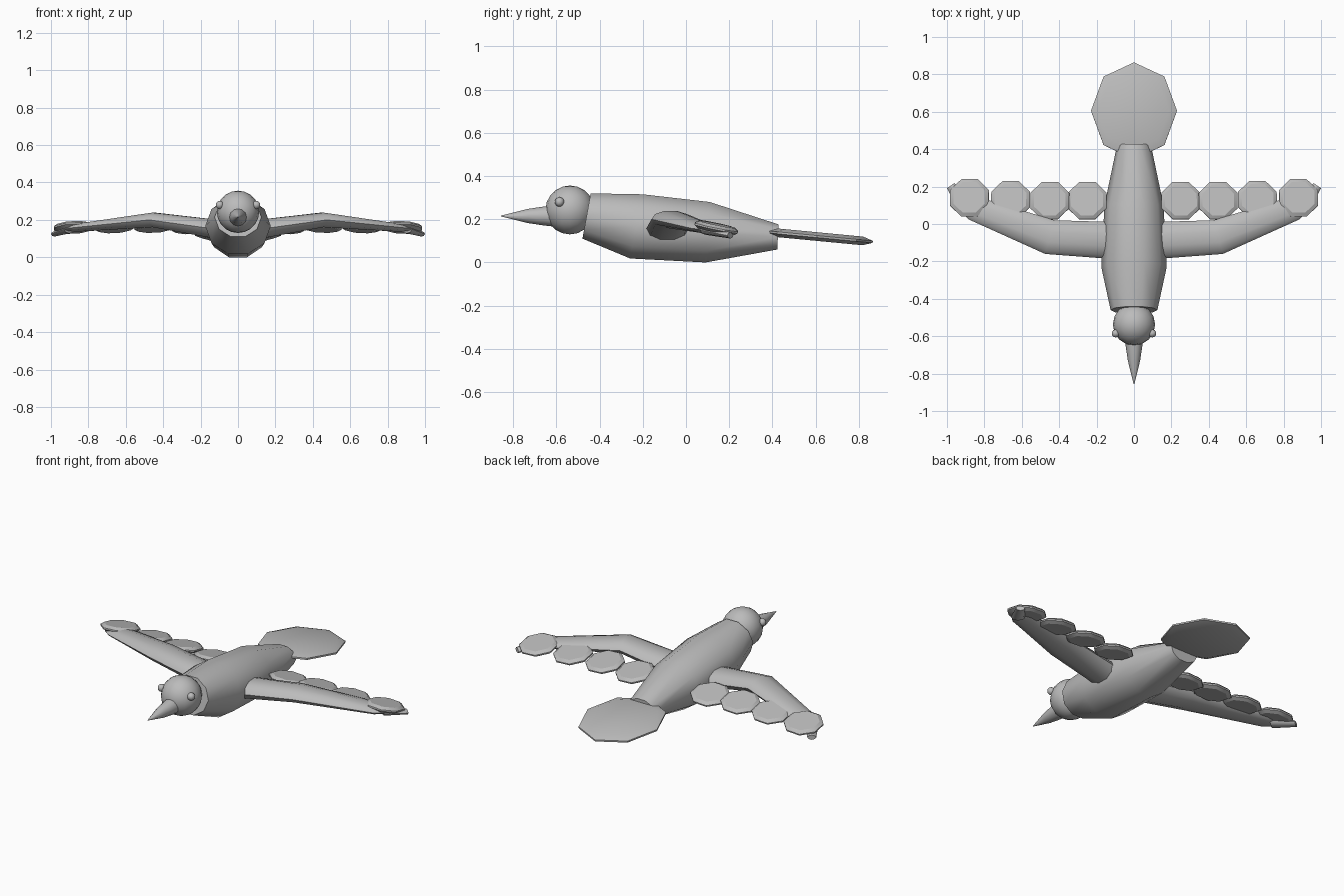
import bpy, bmesh, math
from mathutils import Vector, Matrix

cube = bpy.data.objects.get("Cube")
if cube:
    bpy.data.objects.remove(cube, do_unlink=True)

grey = bpy.data.materials.new("plain_grey")
grey.use_nodes = True
grey.diffuse_color = (0.5, 0.5, 0.5, 1)
grey.node_tree.nodes["Principled BSDF"].inputs["Base Color"].default_value = (0.5, 0.5, 0.5, 1)


def finish(name, bm, angle):
    bmesh.ops.recalc_face_normals(bm, faces=bm.faces)
    mesh = bpy.data.meshes.new(name)
    bm.to_mesh(mesh)
    bm.free()
    mesh.materials.append(grey)
    obj = bpy.data.objects.new(name, mesh)
    bpy.context.collection.objects.link(obj)
    bpy.ops.object.select_all(action='DESELECT')
    obj.select_set(True)
    bpy.context.view_layer.objects.active = obj
    bpy.ops.object.shade_smooth_by_angle(angle=math.radians(angle))
    return obj


def loft(name, rings, sides, angle=45, turn=0.0):
    """Capped tube through rings of (centre, wide axis, tall axis)."""
    bm = bmesh.new()
    loops = []
    for centre, wide, tall in rings:
        loop = []
        for i in range(sides):
            a = 2 * math.pi * (i + turn) / sides
            loop.append(bm.verts.new(Vector(centre) + Vector(wide) * math.cos(a)
                                     + Vector(tall) * math.sin(a)))
        loops.append(loop)
    for a, b in zip(loops, loops[1:]):
        for i in range(sides):
            j = (i + 1) % sides
            bm.faces.new((a[i], a[j], b[j], b[i]))
    bm.faces.new(loops[0])
    bm.faces.new(loops[-1])
    return finish(name, bm, angle)


def ball(name, centre, radius, segments, rings):
    bm = bmesh.new()
    bmesh.ops.create_uvsphere(bm, u_segments=segments, v_segments=rings, radius=radius,
                              matrix=Matrix.Translation(centre))
    return finish(name, bm, 50)


def feather(name, centre, rx, ry, thick, pitch, roll=0.0, turn=0.0):
    """Eight-sided lens with a thin rim, sloping down towards the back."""
    rot = Matrix.Rotation(roll, 3, 'Y') @ Matrix.Rotation(-pitch, 3, 'X')
    rings = []
    for scale, height in ((0.82, -0.5), (1, -0.12), (1, 0.12), (0.82, 0.5)):
        rings.append((Vector(centre) + rot @ Vector((0, 0, height * thick)),
                      rot @ Vector((rx * scale, 0, 0)), rot @ Vector((0, ry * scale, 0))))
    return loft(name, rings, 8, 30, turn)


# Body: ten-sided tapering tube with slightly leaning rings
body = [(-0.46, 0.215, 0.125, 0.11, 0.02), (-0.23, 0.167, 0.175, 0.156, 0.03),
        (0.1, 0.14, 0.158, 0.147, 0.01), (0.425, 0.118, 0.09, 0.061, 0.003)]
loft("body", [((0, y, z), (w, 0, 0), (0, lean, h)) for y, z, w, h, lean in body],
     10, 45)

# Head, beak and eyes
ball("head", (0, -0.537, 0.243), 0.113, 16, 10)
beak = [(-0.6, 0.05), (-0.655, 0.044), (-0.73, 0.033), (-0.855, 0.002)]
loft("beak", [((0, y, 0.215), (r, 0, 0), (0, 0, r)) for y, r in beak], 12, 50)

# Tail fan
feather("tail", (0, 0.605, 0.12), 0.23, 0.26, 0.04, 0.095)

for side, s in (("left", 1), ("right", -1)):
    ball(side + "_eye", (s * 0.098, -0.585, 0.28), 0.022, 10, 8)

    # Wing arm: bent tube thinning to the tip
    loft(side + "_wing", [
        ((s * 0.08, -0.09, 0.145), (0, 0.1, 0), (0, 0, 0.055)),
        ((s * 0.45, -0.07, 0.2), (s * -0.025, 0.09, 0), (0, 0, 0.041)),
        ((s * 0.86, 0.085, 0.158), (s * -0.025, 0.06, 0), (0, 0, 0.022)),
        ((s * 0.91, 0.1, 0.153), (s * -0.015, 0.035, 0), (0, 0, 0.012))], 10, 50)

    # Trailing flight feathers
    for i, (x, y, z) in enumerate(((0.25, 0.125, 0.158), (0.45, 0.125, 0.165),
                                   (0.66, 0.13, 0.163), (0.88, 0.14, 0.16))):
        feather(side + "_feather_" + str(i + 1), (s * x, y, z), 0.112, 0.11, 0.034,
                0.2, s * 0.05, 0.5)

    # Wing tip spur
    loft(side + "_wing_tip", [
        ((s * 0.9, 0.09, 0.15), (s * -0.03, 0.025, 0), (0, 0, 0.022)),
        ((s * 0.98, 0.205, 0.125), (s * -0.02, 0.014, 0), (0, 0, 0.014))], 8, 50)
